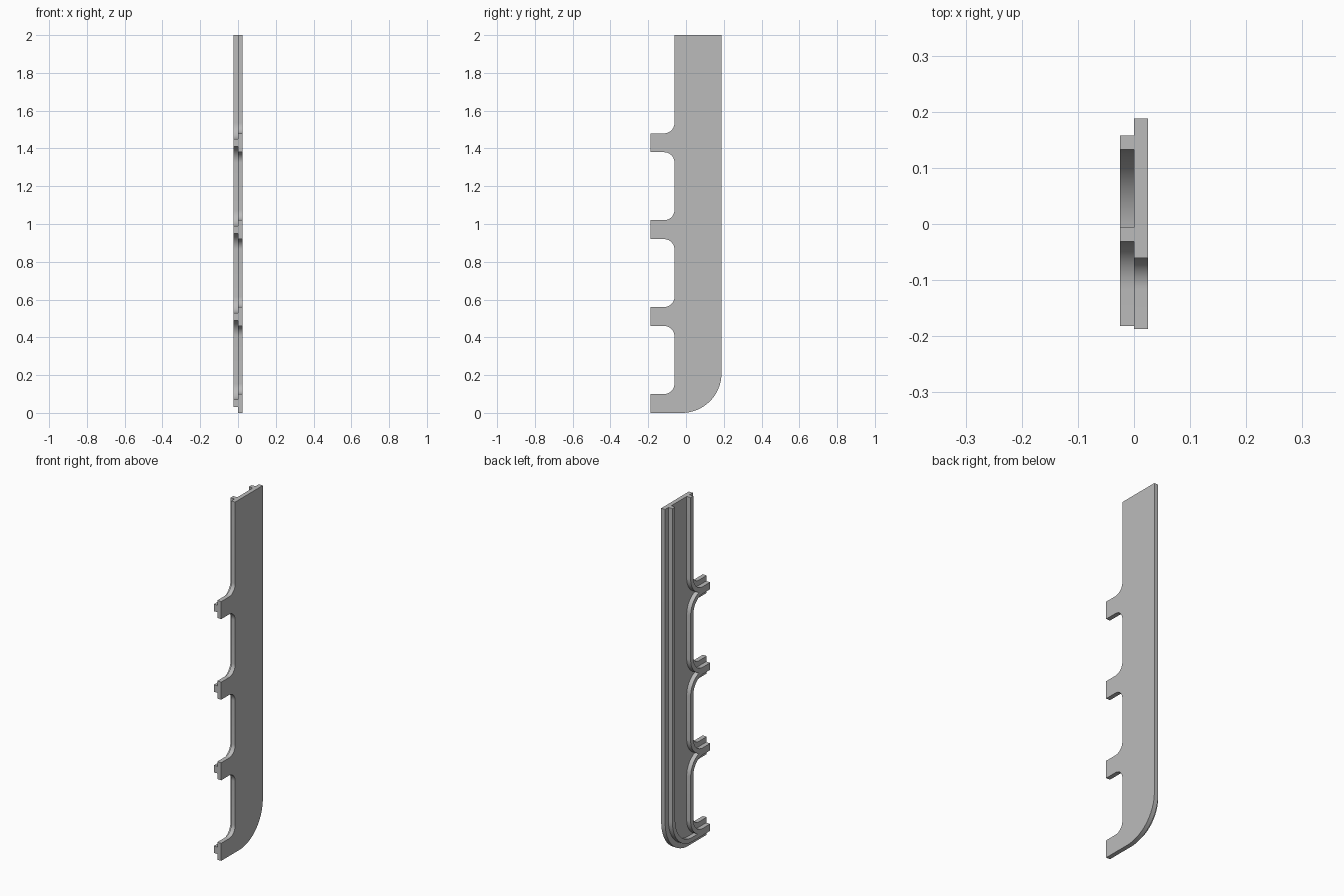
import bpy, bmesh
from math import sin, cos, asin, pi, radians

cube = bpy.data.objects.get("Cube")
if cube:
    bpy.data.objects.remove(cube)

TOP, BACK, FRONT = 2.0, 0.188, -0.061     # body extents
PITCH, TOOTH, TEETH = 0.46, 0.10, 4       # tooth spacing, height, count
FILLET, CORNER = 0.055, 0.21              # concave fillet and rounded lower corner
THICK = 0.025

grey = bpy.data.materials.new("plain grey")
grey.use_nodes = True
grey.diffuse_color = (0.5, 0.5, 0.5, 1)
grey.node_tree.nodes["Principled BSDF"].inputs["Base Color"].default_value = (0.5, 0.5, 0.5, 1)


def arc(cy, cz, r, a0, a1, n=14):
    return [(cy + r * cos(a0 + (a1 - a0) * i / n), cz + r * sin(a0 + (a1 - a0) * i / n))
            for i in range(n + 1)]


def outline(inset, tip):
    """Toothed profile in (y, z), inset from the edge, open along the top."""
    pts = [(BACK - inset, TOP)]
    pts += arc(BACK - CORNER, CORNER, CORNER - inset, 0, -pi / 2, 24)
    r, cy = FILLET + inset, FRONT - FILLET
    for k in range(TEETH):
        low = k * PITCH
        middle = low + TOOTH / 2
        above, below = low + TOOTH + FILLET, low - FILLET
        # Where an inset is too deep for the tooth, the fillets meet in a cusp
        h = above - (inset if k == 0 else middle)
        limit = asin(min(1, h / r))
        if k > 0:
            pts += arc(cy, below, r, 0, limit)
        if r < h:
            pts += [(tip, low + inset), (tip, low + TOOTH - inset)]
        pts += arc(cy, above, r, -limit, 0)
    return pts + [(FRONT + inset, TOP)]


def slab(name, pts, x0, x1):
    """Extrude a (y, z) profile along x."""
    bm = bmesh.new()
    face = bm.faces.new([bm.verts.new((x0, y, z)) for y, z in pts])
    moved = bmesh.ops.extrude_face_region(bm, geom=[face])["geom"]
    bmesh.ops.translate(bm, vec=(x1 - x0, 0, 0),
                        verts=[v for v in moved if isinstance(v, bmesh.types.BMVert)])
    bmesh.ops.remove_doubles(bm, verts=bm.verts, dist=1e-5)
    bmesh.ops.recalc_face_normals(bm, faces=bm.faces)
    mesh = bpy.data.meshes.new(name)
    bm.to_mesh(mesh)
    bm.free()
    mesh.materials.append(grey)
    obj = bpy.data.objects.new(name, mesh)
    bpy.context.collection.objects.link(obj)
    bpy.ops.object.select_all(action='DESELECT')
    obj.select_set(True)
    bpy.context.view_layer.objects.active = obj
    bpy.ops.object.shade_smooth_by_angle(angle=radians(30))
    return obj


# Flat toothed plate
slab("toothed_plate", outline(0, -0.187), 0, THICK)
# Raised rib that follows the plate edge and runs out along each tooth
slab("edge_rib", outline(0.03, -0.182) + outline(0.055, -0.182)[::-1], -THICK, 0)
